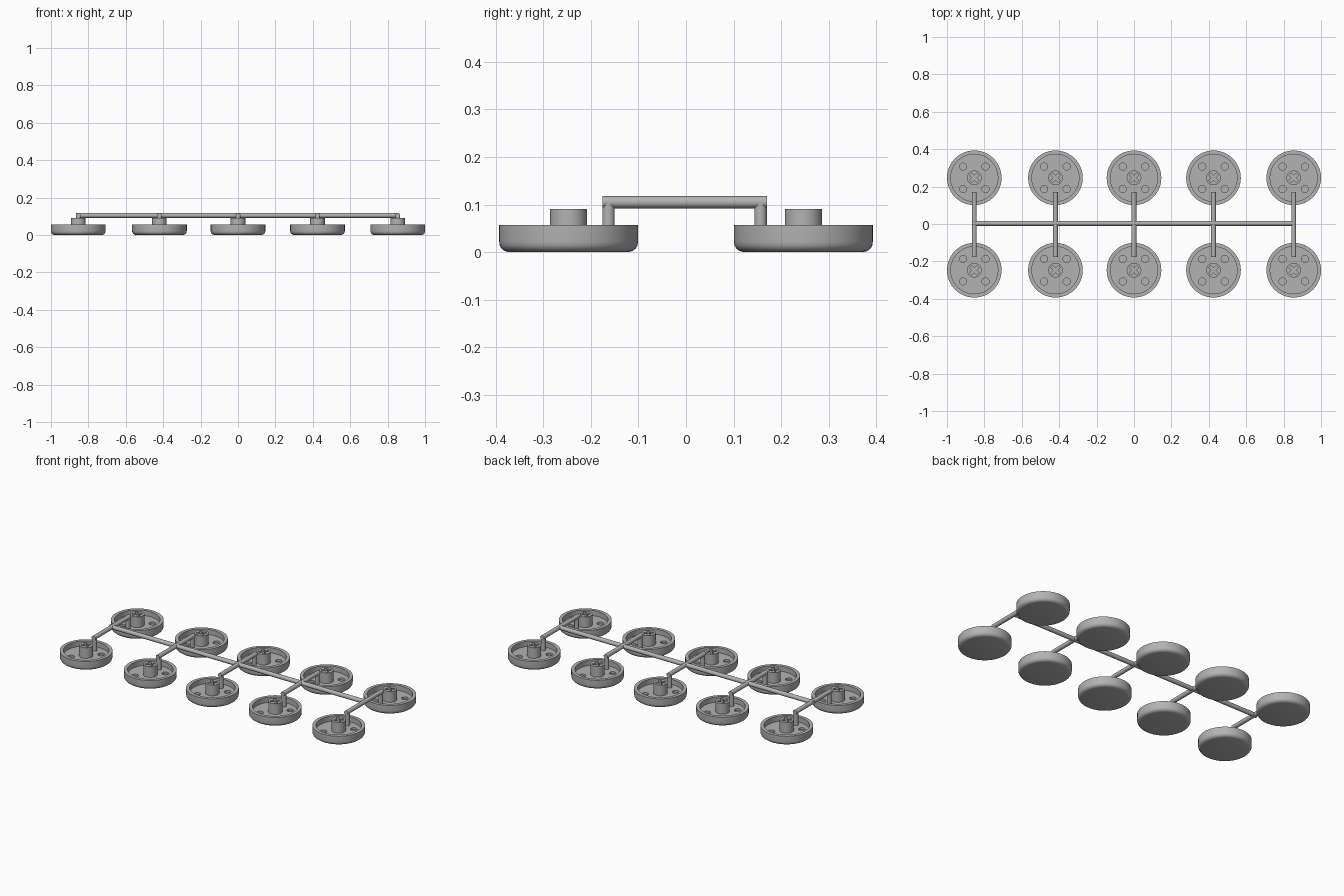
import bpy
import bmesh
import math
from mathutils import Matrix, Vector

cube = bpy.data.objects.get("Cube")
if cube:
    bpy.data.objects.remove(cube, do_unlink=True)

grey = bpy.data.materials.new("plain grey")
grey.use_nodes = True
grey.diffuse_color = (0.45, 0.45, 0.45, 1)
grey.node_tree.nodes["Principled BSDF"].inputs["Base Color"].default_value = (0.45, 0.45, 0.45, 1)

WHEEL_X = (-0.854, -0.42, 0.0, 0.425, 0.854)
WHEEL_Y = 0.247
FLOOR = 0.026
ROD_Z = 0.105
ROD_R = 0.013


def make_object(name, bm):
    mesh = bpy.data.meshes.new(name)
    bmesh.ops.recalc_face_normals(bm, faces=bm.faces[:])
    bm.to_mesh(mesh)
    bm.free()
    mesh.materials.append(grey)
    obj = bpy.data.objects.new(name, mesh)
    bpy.context.collection.objects.link(obj)
    return obj


def smooth(obj):
    bpy.ops.object.select_all(action="DESELECT")
    obj.select_set(True)
    bpy.context.view_layer.objects.active = obj
    bpy.ops.object.shade_smooth_by_angle(angle=math.radians(35))


def rod(name, start, end):
    a, b = Vector(start), Vector(end)
    turn = (b - a).to_track_quat("Z", "Y").to_matrix().to_4x4()
    bm = bmesh.new()
    bmesh.ops.create_cone(bm, cap_ends=True, segments=24, radius1=ROD_R, radius2=ROD_R,
                          depth=(b - a).length, matrix=Matrix.Translation((a + b) / 2) @ turn)
    smooth(make_object(name, bm))


# Dished wheel with rounded lower edge, rim and hub
profile = [(0, 0), (0.126, 0), (0.134, 0.002), (0.141, 0.007), (0.145, 0.014), (0.146, 0.022),
           (0.146, 0.057), (0.126, 0.057), (0.126, FLOOR), (0.039, FLOOR), (0.039, 0.091), (0, 0.091)]
bm = bmesh.new()
points = [bm.verts.new((r, 0, z)) for r, z in profile]
edges = [bm.edges.new(pair) for pair in zip(points, points[1:])]
bmesh.ops.spin(bm, geom=points + edges, cent=(0, 0, 0), axis=(0, 0, 1),
               angle=math.tau, steps=64, use_duplicate=False)
bmesh.ops.remove_doubles(bm, verts=bm.verts[:], dist=0.0001)
wheel = make_object("wheel", bm)

# Cutters: crossed slot in the hub and four shallow floor holes
cutters = []
bm = bmesh.new()
arm = 0.028
half = 0.008
outline = []
for i in range(4):
    turn = Matrix.Rotation(math.radians(45 + 90 * i), 3, "Z")
    outline += [turn @ Vector((x, y, 0.074)) for x, y in ((half, -half), (arm, -half), (arm, half))]
face = bm.faces.new([bm.verts.new(p) for p in outline])
top = bmesh.ops.extrude_face_region(bm, geom=[face])["geom"]
bmesh.ops.translate(bm, vec=(0, 0, 0.03), verts=[v for v in top if isinstance(v, bmesh.types.BMVert)])
cutters.append(make_object("slot_cutter", bm))

bm = bmesh.new()
for i in range(4):
    angle = math.radians(45 + 90 * i)
    place = Matrix.Translation((0.085 * math.cos(angle), 0.085 * math.sin(angle), FLOOR))
    bmesh.ops.create_cone(bm, cap_ends=True, segments=24, radius1=0.019, radius2=0.019,
                          depth=0.024, matrix=place)
cutters.append(make_object("hole_cutter", bm))

for cutter in cutters:
    cutter.hide_render = True
    cut = wheel.modifiers.new("cut", "BOOLEAN")
    cut.operation = "DIFFERENCE"
    cut.solver = "EXACT"
    cut.object = cutter
bpy.context.view_layer.update()
wheel_mesh = bpy.data.meshes.new_from_object(wheel.evaluated_get(bpy.context.evaluated_depsgraph_get()))
wheel.modifiers.clear()
wheel.data = wheel_mesh
for cutter in cutters:
    bpy.data.objects.remove(cutter, do_unlink=True)
smooth(wheel)

# Two rows of wheels, each pair joined by a crossbar on two pins
for i, x in enumerate(WHEEL_X, 1):
    for side, sign in (("front", -1), ("back", 1)):
        if i == 1 and sign == -1:
            item = wheel
        else:
            item = bpy.data.objects.new("wheel", wheel.data)
            bpy.context.collection.objects.link(item)
        item.name = f"{side}_wheel_{i}"
        item.location = (x, sign * WHEEL_Y, 0)
        pin_y = sign * 0.16 - 0.003
        rod(f"{side}_pin_{i}", (x, pin_y, FLOOR - 0.004), (x, pin_y, ROD_Z))
    rod(f"crossbar_{i}", (x, -0.176, ROD_Z), (x, 0.17, ROD_Z))

# Long central runner
rod("runner", (-0.867, 0.003, ROD_Z), (0.855, 0.003, ROD_Z))
